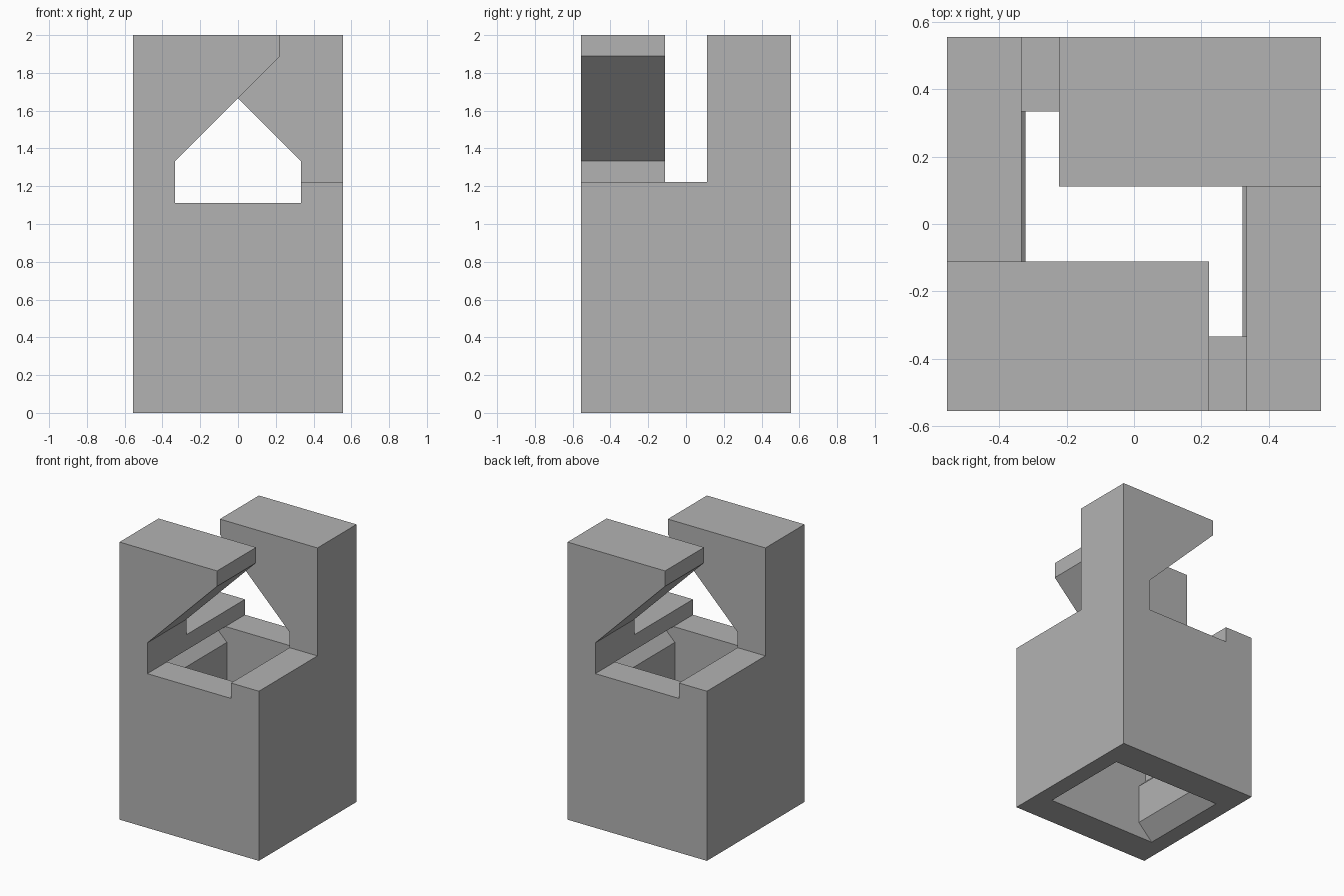
import bpy
import bmesh
from mathutils import Matrix

if "Cube" in bpy.data.objects:
    bpy.data.objects.remove(bpy.data.objects["Cube"])

U = 1 / 9  # design module: the body is 10 x 10 x 18 modules

grey = bpy.data.materials.new("plain_grey")
grey.diffuse_color = (0.45, 0.45, 0.45, 1)
grey.use_nodes = True
grey.node_tree.nodes["Principled BSDF"].inputs["Base Color"].default_value = grey.diffuse_color


def prism(name, profile, y0, y1):
    """Extrude an x-z profile from y0 to y1, and add its half-turn twin."""
    for side, angle in (("a", 0), ("b", 3.14159265)):
        bm = bmesh.new()
        face = bm.faces.new([bm.verts.new((x * U, y0 * U, z * U)) for x, z in profile])
        out = bmesh.ops.extrude_face_region(bm, geom=[face])
        new = [v for v in out["geom"] if isinstance(v, bmesh.types.BMVert)]
        bmesh.ops.translate(bm, verts=new, vec=(0, (y1 - y0) * U, 0))
        bmesh.ops.rotate(bm, verts=bm.verts, matrix=Matrix.Rotation(angle, 3, "Z"))
        bmesh.ops.recalc_face_normals(bm, faces=bm.faces)
        mesh = bpy.data.meshes.new(f"{name}_{side}")
        bm.to_mesh(mesh)
        bm.free()
        mesh.materials.append(grey)
        bpy.context.collection.objects.link(bpy.data.objects.new(mesh.name, mesh))


# Front and back walls of the square tube
prism("end_wall", [(-5, 0), (5, 0), (5, 10), (-5, 10)], -5, -3)

# Side walls, chamfered at both ends and with a shallow groove inside
prism("side_wall", [(-5, 0), (-3.9, 0), (-2.9, 1), (-2.9, 3.5), (-3.4, 4),
                    (-3.4, 6), (-2.9, 6.5), (-2.9, 9), (-3.9, 10), (-5, 10)], -3, 3)

# Low rims on top of the side walls
prism("side_rim", [(-5, 10), (-3, 10), (-3, 11), (-5, 11)], -1, 5)

# Overhanging hooks with a sloped underside
prism("hook", [(-5, 10), (-3, 10), (-3, 12), (2, 17), (2, 18), (-5, 18)], -5, -1)
